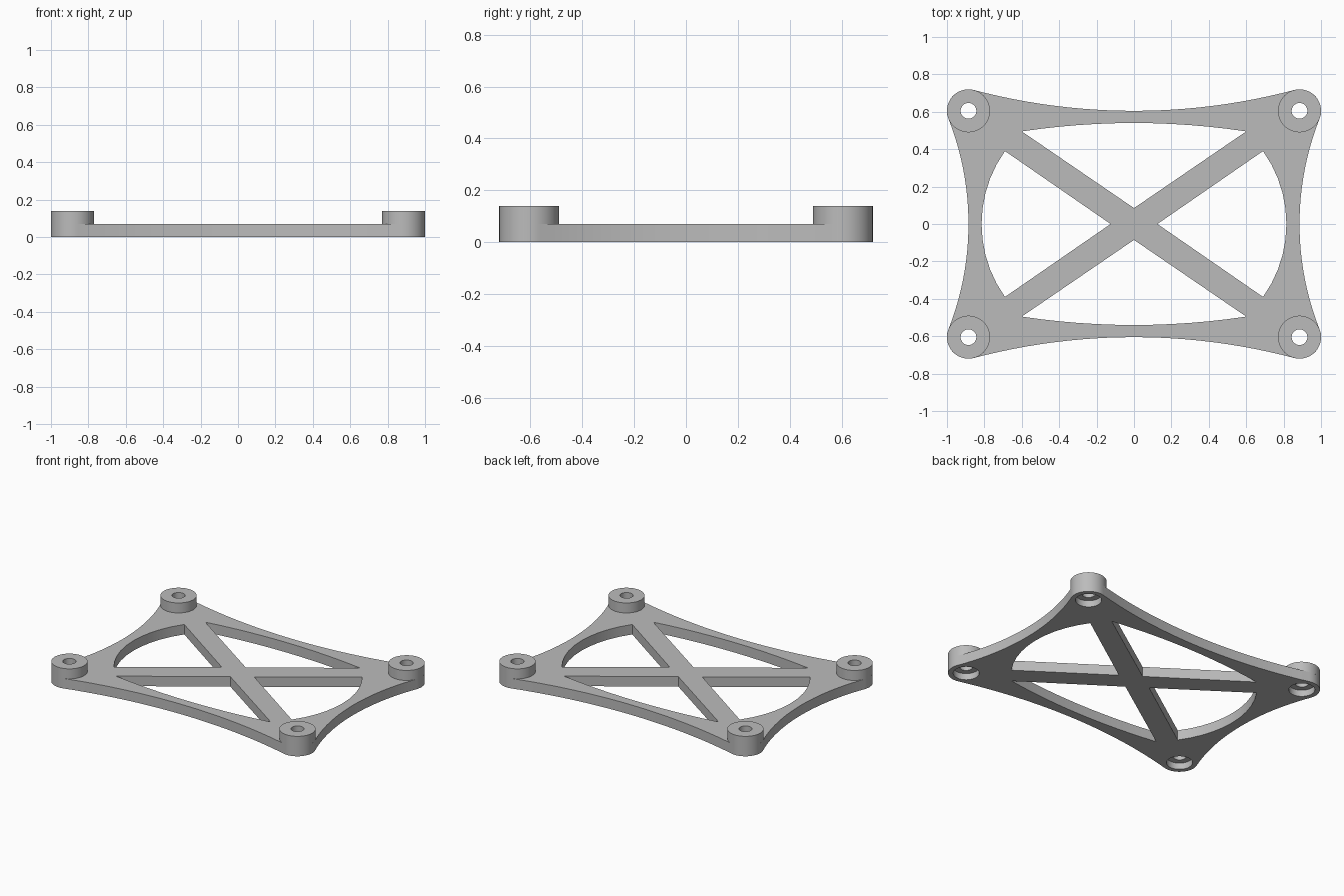
import bpy, bmesh
from math import sin, cos, asin, pi, radians

cube = bpy.data.objects.get("Cube")
if cube:
    bpy.data.objects.remove(cube, do_unlink=True)

# Main dimensions
BX, BY = 0.885, 0.605            # boss centres
BOSS_R, HOLE_R, BORE_R = 0.115, 0.042, 0.083
PLATE_H, BOSS_H, BORE_H = 0.07, 0.14, 0.045
SEG = 48

grey = bpy.data.materials.new("light grey")
grey.use_nodes = True
grey.diffuse_color = (0.5, 0.5, 0.5, 1)
grey.node_tree.nodes["Principled BSDF"].inputs["Base Color"].default_value = (0.5, 0.5, 0.5, 1)


def arc(cx, cy, r, a0, a1, n):
    return [(cx + r * cos(a0 + (a1 - a0) * i / n),
             cy + r * sin(a0 + (a1 - a0) * i / n)) for i in range(n + 1)]


def finish(name, bm):
    bmesh.ops.remove_doubles(bm, verts=bm.verts, dist=1e-5)
    bmesh.ops.recalc_face_normals(bm, faces=bm.faces)
    mesh = bpy.data.meshes.new(name)
    bm.to_mesh(mesh)
    bm.free()
    mesh.materials.clear()
    mesh.materials.append(grey)
    obj = bpy.data.objects.new(name, mesh)
    bpy.context.collection.objects.link(obj)
    bpy.ops.object.select_all(action='DESELECT')
    obj.select_set(True)
    bpy.context.view_layer.objects.active = obj
    bpy.ops.object.shade_smooth_by_angle(angle=radians(30))
    return obj


def plate_outline():
    # Concave side and end arcs, tangent to the round corners
    side_r = (BY ** 2 - BOSS_R ** 2) / (2 * BOSS_R)
    long_r = (BX ** 2 - BOSS_R ** 2) / (2 * BOSS_R)
    a = asin(BY / (side_r + BOSS_R))
    b = asin(BX / (long_r + BOSS_R))
    quarter = arc(BX + side_r, 0, side_r, pi, pi - a, 12)
    quarter += arc(BX, BY, BOSS_R, -a, pi / 2 + b, 20)[1:]
    quarter += arc(0, BY + long_r, long_r, b - pi / 2, -pi / 2, 12)[1:]
    half = quarter + [(-x, y) for x, y in reversed(quarter[:-1])]
    return half + [(-x, -y) for x, y in half[1:-1]]


def opening(apex, half_width, edge, crown, n):
    # Triangle pointing at the centre, with a bulged outer edge
    sag = crown - edge
    r = (half_width ** 2 + sag ** 2) / (2 * sag)
    a = asin(half_width / r)
    return [(0, apex)] + arc(0, crown - r, r, pi / 2 - a, pi / 2 + a, n)


# Braced plate: outline with four openings and four bore holes
loops = [plate_outline()]
long_opening = opening(0.085, 0.6, 0.495, 0.54, 12)
end_opening = opening(0.125, 0.39, 0.69, 0.815, 10)
for s in (1, -1):
    loops.append([(s * x, s * y) for x, y in long_opening])
    loops.append([(s * y, -s * x) for x, y in end_opening])
    for t in (1, -1):
        loops.append(arc(s * BX, t * BY, BORE_R, 0, 2 * pi, SEG)[:-1])

curve = bpy.data.curves.new("plate_profile", 'CURVE')
curve.dimensions = '2D'
curve.fill_mode = 'BOTH'
curve.extrude = PLATE_H / 2
for pts in loops:
    spline = curve.splines.new('POLY')
    spline.points.add(len(pts) - 1)
    for p, (x, y) in zip(spline.points, pts):
        p.co = (x, y, 0, 1)
    spline.use_cyclic_u = True

profile = bpy.data.objects.new("plate_profile", curve)
bpy.context.collection.objects.link(profile)
graph = bpy.context.evaluated_depsgraph_get()
filled = bpy.data.meshes.new_from_object(profile.evaluated_get(graph))
bm = bmesh.new()
bm.from_mesh(filled)
bmesh.ops.translate(bm, verts=bm.verts, vec=(0, 0, PLATE_H / 2))
bpy.data.objects.remove(profile, do_unlink=True)
bpy.data.meshes.remove(filled)
finish("braced_plate", bm)

# Corner bosses: stepped rings that plug into the plate above the counterbores
section = [(HOLE_R, BORE_H), (BORE_R, BORE_H), (BORE_R, PLATE_H),
           (BOSS_R, PLATE_H), (BOSS_R, BOSS_H), (HOLE_R, BOSS_H)]
for x, side in ((BX, "left"), (-BX, "right")):
    for y, end in ((-BY, "front"), (BY, "back")):
        bm = bmesh.new()
        rings = [[bm.verts.new((px, py, z)) for px, py in arc(x, y, r, 0, 2 * pi, SEG)[:-1]]
                 for r, z in section]
        for k, ring in enumerate(rings):
            nxt = rings[(k + 1) % len(rings)]
            for i in range(SEG):
                j = (i + 1) % SEG
                bm.faces.new((ring[i], ring[j], nxt[j], nxt[i]))
        finish(f"{end}_{side}_boss", bm)
